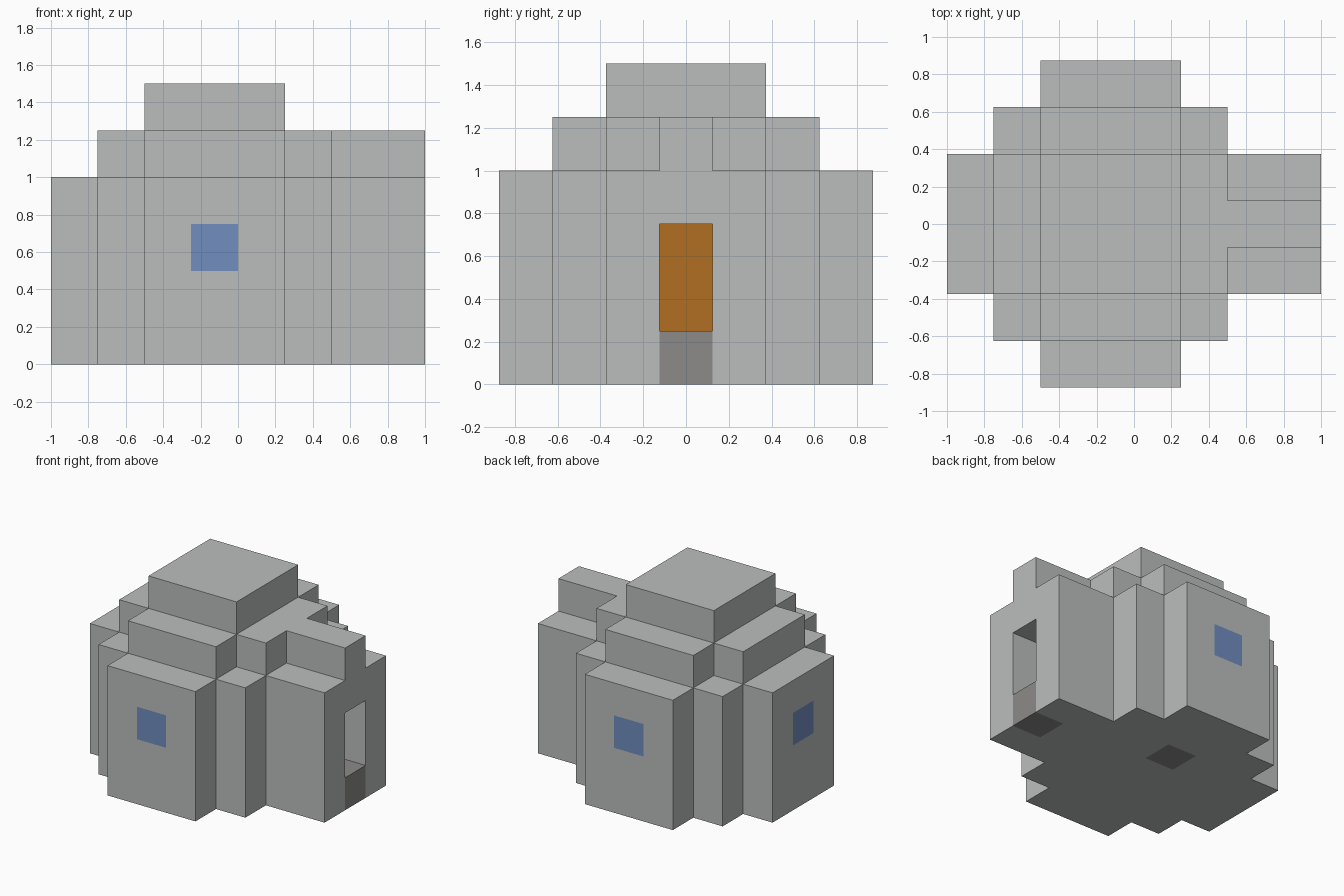
import bpy
import bmesh
from mathutils import Matrix, Vector

if "Cube" in bpy.data.objects:
    bpy.data.objects.remove(bpy.data.objects["Cube"])

BLOCK = 0.25


def material(name, rgb):
    mat = bpy.data.materials.new(name)
    mat.use_nodes = True
    color = (*rgb, 1)
    mat.diffuse_color = color
    mat.node_tree.nodes["Principled BSDF"].inputs["Base Color"].default_value = color
    return mat


snow = material("snow_grey", (0.50, 0.515, 0.51))
ice = material("ice_blue", (0.165, 0.27, 0.53))
wood = material("orange_wood", (0.434, 0.156, 0.015))
stone = material("stone_grey", (0.265, 0.258, 0.254))


def finish(name, bm, mat=None):
    bmesh.ops.recalc_face_normals(bm, faces=bm.faces)
    mesh = bpy.data.meshes.new(name)
    bm.to_mesh(mesh)
    bm.free()
    obj = bpy.data.objects.new(name, mesh)
    bpy.context.collection.objects.link(obj)
    if mat:
        mesh.materials.append(mat)
    return obj


def tier(name, half, z0, z1):
    """Extrude a stepped outline, given for +y and mirrored to -y."""
    outline = half + [(x, -y) for x, y in reversed(half)]
    bm = bmesh.new()
    base = bm.faces.new([bm.verts.new((x, y, z0)) for x, y in outline])
    top = bmesh.ops.extrude_face_region(bm, geom=[base])["geom"]
    moved = [v for v in top if isinstance(v, bmesh.types.BMVert)]
    bmesh.ops.translate(bm, verts=moved, vec=(0, 0, z1 - z0))
    return finish(name, bm, snow)


def add_box(bm, center, size):
    move = Matrix.Translation(center) @ Matrix.Diagonal((*size, 1))
    bmesh.ops.create_cube(bm, size=1, matrix=move)


# Stepped snow tiers; the lowest two include the entrance tunnel
walls = tier("snow_walls", [
    (1, 0.375), (0.5, 0.375), (0.5, 0.625), (0.25, 0.625), (0.25, 0.875),
    (-0.5, 0.875), (-0.5, 0.625), (-0.75, 0.625), (-0.75, 0.375), (-1, 0.375)], 0, 1)
tier("upper_tier", [
    (1, 0.125), (0.5, 0.125), (0.5, 0.375), (0.25, 0.375), (0.25, 0.625),
    (-0.5, 0.625), (-0.5, 0.375), (-0.75, 0.375)], 1, 1.25)
tier("roof_cap", [(0.25, 0.375), (-0.5, 0.375)], 1.25, 1.5)

# Single blocks set flush into the walls and floor
cube = (BLOCK,) * 3
inlays = [
    ("front_window", (-0.125, -0.75, 0.625), ice),
    ("back_window", (-0.125, 0.75, 0.625), ice),
    ("side_window", (-0.875, 0, 0.625), ice),
    ("door_step", (0.875, 0, 0.125), stone),
    ("floor_stone", (-0.125, 0.25, 0.125), stone),
]
cutter_bm = bmesh.new()
for name, center, mat in inlays:
    bm = bmesh.new()
    add_box(bm, center, cube)
    finish(name, bm, mat)
    # Cutters reach past the outer surface for a clean cut
    if name != "door_step":
        c = Vector(center)
        out = Vector((0, 0, -1)) if mat is stone else Vector((c.x, c.y, 0))
        axis = max(range(3), key=lambda i: abs(out[i]))
        size = list(cube)
        size[axis] += 0.1
        c[axis] += 0.05 if out[axis] > 0 else -0.05
        add_box(cutter_bm, c, size)

# Doorway recess runs from below the step up to the lintel
add_box(cutter_bm, (0.925, 0, 0.325), (0.35, BLOCK, 0.85))
cutter = finish("opening_cutter", cutter_bm)
cutter.hide_render = True
cut = walls.modifiers.new("openings", "BOOLEAN")
cut.operation = "DIFFERENCE"
cut.solver = "EXACT"
cut.object = cutter
bpy.context.view_layer.objects.active = walls
bpy.ops.object.modifier_apply(modifier=cut.name)
bpy.data.objects.remove(cutter)

# Door panel at the back of the recess
bm = bmesh.new()
add_box(bm, (0.753, 0, 0.5), (0.006, BLOCK, 0.5))
finish("door", bm, wood)
